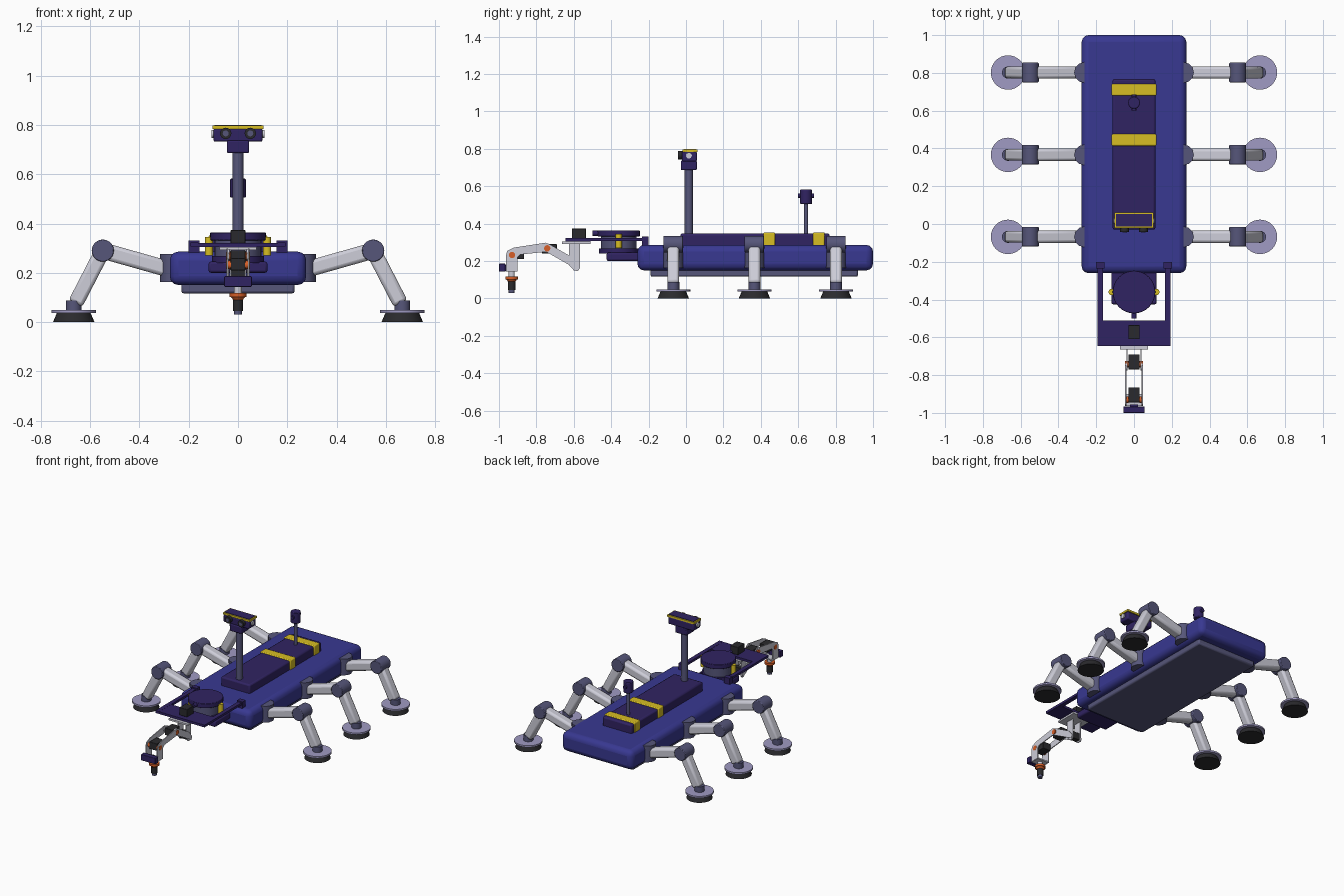
import bpy, bmesh, math
from mathutils import Vector, Matrix

old = bpy.data.objects.get("Cube")
if old:
    bpy.data.objects.remove(old, do_unlink=True)


def material(name, rgb):
    lin = [((c / 255 + 0.055) / 1.055) ** 2.4 for c in rgb] + [1]
    m = bpy.data.materials.new(name)
    m.use_nodes = True
    m.diffuse_color = lin
    m.node_tree.nodes["Principled BSDF"].inputs["Base Color"].default_value = lin
    return m


BLUE = material("hull blue", (56, 56, 145))
PURPLE = material("dark purple", (48, 35, 98))
SLATE = material("slate", (86, 86, 122))
LIGHT = material("light grey", (205, 205, 216))
LAVENDER = material("lavender", (160, 155, 195))
YELLOW = material("yellow", (215, 190, 35))
ORANGE = material("orange", (215, 95, 40))
BLACK = material("black", (42, 42, 45))


def finish(name, bm, mat, bevel=0, segments=2):
    bmesh.ops.recalc_face_normals(bm, faces=bm.faces)
    mesh = bpy.data.meshes.new(name)
    bm.to_mesh(mesh)
    bm.free()
    ob = bpy.data.objects.new(name, mesh)
    bpy.context.collection.objects.link(ob)
    mesh.materials.append(mat)
    if bevel:
        b = ob.modifiers.new("Bevel", "BEVEL")
        b.width, b.segments = bevel, segments
    bpy.ops.object.select_all(action="DESELECT")
    ob.select_set(True)
    bpy.context.view_layer.objects.active = ob
    bpy.ops.object.shade_smooth_by_angle(angle=math.radians(35))
    return ob


def box(name, x, y, z, mat, bevel=0, segments=2):
    """Box from three (low, high) ranges."""
    bm = bmesh.new()
    size = [r[1] - r[0] for r in (x, y, z)]
    mid = [(r[0] + r[1]) / 2 for r in (x, y, z)]
    bmesh.ops.create_cube(bm, size=1, matrix=Matrix.Translation(mid) @ Matrix.Diagonal((*size, 1)))
    return finish(name, bm, mat, bevel, segments)


def along(a, b):
    """Frame centred between two points with z pointing along them."""
    a, b = Vector(a), Vector(b)
    return Matrix.Translation((a + b) / 2) @ (b - a).to_track_quat("Z", "Y").to_matrix().to_4x4(), (b - a).length


def cyl(name, a, b, r, mat, r2=None, sides=24, bevel=0):
    bm = bmesh.new()
    frame, length = along(a, b)
    bmesh.ops.create_cone(bm, cap_ends=True, segments=sides, radius1=r,
                          radius2=r if r2 is None else r2, depth=length, matrix=frame)
    return finish(name, bm, mat, bevel)


def link(name, a, b, width, mat, bevel):
    bm = bmesh.new()
    frame, length = along(a, b)
    bmesh.ops.create_cube(bm, size=1, matrix=frame @ Matrix.Diagonal((width, width, length, 1)))
    return finish(name, bm, mat, bevel)


def side_plate(name, points, x, mat, thick=0.006):
    """Outline in the yz plane, extruded along x."""
    bm = bmesh.new()
    face = bm.faces.new([bm.verts.new((x - thick / 2, y, z)) for y, z in points])
    ext = bmesh.ops.extrude_face_region(bm, geom=[face])
    bmesh.ops.translate(bm, vec=(thick, 0, 0),
                        verts=[v for v in ext["geom"] if isinstance(v, bmesh.types.BMVert)])
    return finish(name, bm, mat)


# Hull, belly plate and top deck with straps
box("hull", (-0.277, 0.277), (-0.26, 1.0), (0.15, 0.286), BLUE, 0.036, 3)
box("belly_plate", (-0.23, 0.23), (-0.19, 0.92), (0.116, 0.17), SLATE, 0.01)
box("top_deck", (-0.113, 0.113), (-0.03, 0.768), (0.27, 0.347), PURPLE, 0.01)
for i, y in enumerate((0.445, 0.71)):
    box(f"deck_strap_{i + 1}", (-0.119, 0.119), (y - 0.031, y + 0.031), (0.28, 0.353), YELLOW, 0.006)

# Six legs
for side, s in (("left", 1), ("right", -1)):
    for row, y in (("front", -0.068), ("middle", 0.366), ("rear", 0.802)):
        tag = f"{row}_{side}"
        hip, knee, ankle = (s * 0.28, y, 0.214), (s * 0.549, y, 0.29), (s * 0.66, y, 0.075)
        cyl(f"hip_{tag}", (s * 0.262, y, 0.163), (s * 0.262, y, 0.277), 0.055, SLATE, sides=12)
        link(f"upper_leg_{tag}", hip, knee, 0.066, LIGHT, 0.015)
        cyl(f"knee_{tag}", (s * 0.549, y - 0.052, 0.29), (s * 0.549, y + 0.052, 0.29), 0.045, SLATE, bevel=0.004)
        link(f"lower_leg_{tag}", knee, ankle, 0.062, LIGHT, 0.014)
        fx = s * 0.667
        cyl(f"ankle_{tag}", (fx, y, 0.045), (fx, y, 0.088), 0.032, SLATE)
        cyl(f"foot_disc_{tag}", (fx, y, 0.037), (fx, y, 0.049), 0.091, LAVENDER, sides=32)
        cyl(f"foot_pad_{tag}", (fx, y, 0), (fx, y, 0.038), 0.084, BLACK, 0.068, sides=32)

# Camera mast and head
cyl("mast", (0, 0.015, 0.34), (0, 0.015, 0.7), 0.022, SLATE)
box("head_neck", (-0.045, 0.045), (-0.028, 0.058), (0.686, 0.737), PURPLE, 0.006)
box("head", (-0.1, 0.1), (-0.022, 0.058), (0.732, 0.786), PURPLE, 0.008)
box("head_trim", (-0.104, 0.104), (-0.02, 0.062), (0.784, 0.797), YELLOW)
box("head_lid", (-0.096, 0.096), (-0.012, 0.054), (0.795, 0.8), PURPLE)
for side, s in (("left", 1), ("right", -1)):
    cyl(f"camera_{side}", (s * 0.05, -0.042, 0.766), (s * 0.05, 0, 0.766), 0.023, BLACK)
    cyl(f"camera_iris_{side}", (s * 0.05, -0.044, 0.766), (s * 0.05, -0.04, 0.766), 0.012, SLATE)
    cyl(f"head_cap_{side}", (s * 0.095, 0.015, 0.764), (s * 0.108, 0.015, 0.764), 0.016, LIGHT)

# Rear sensor post
cyl("sensor_post", (0, 0.642, 0.34), (0, 0.642, 0.51), 0.011, SLATE)
cyl("sensor_head", (0, 0.642, 0.505), (0, 0.642, 0.582), 0.032, PURPLE, bevel=0.004)
cyl("sensor_bar", (0, 0.6, 0.55), (0, 0.685, 0.55), 0.012, PURPLE)

# Front turret
T = -0.36
cyl("turret_lid", (0, T, 0.332), (0, T, 0.364), 0.113, PURPLE, sides=32, bevel=0.003)
cyl("turret_drum", (0, T, 0.265), (0, T, 0.334), 0.095, SLATE, sides=32)
cyl("turret_base", (0, T, 0.24), (0, T, 0.268), 0.106, PURPLE, sides=32)
box("turret_mount", (-0.12, 0.12), (-0.425, -0.24), (0.2, 0.245), PURPLE, 0.01)
cyl("turret_nozzle", (0, -0.5, 0.348), (0, -0.46, 0.348), 0.014, PURPLE, sides=12)
for side, s in (("left", 1), ("right", -1)):
    cyl(f"turret_lamp_{side}", (s * 0.118, T, 0.27), (s * 0.118, T, 0.345), 0.017, YELLOW, sides=12)
    box(f"rail_{side}", sorted((s * 0.163, s * 0.192)), (-0.645, -0.2), (0.306, 0.322), PURPLE)
    box(f"rail_bracket_{side}", sorted((s * 0.156, s * 0.2)), (-0.235, -0.2), (0.255, 0.33), PURPLE)

# Front tray and arm shoulder
box("tray", (-0.19, 0.19), (-0.645, -0.51), (0.305, 0.321), PURPLE)
box("tray_lip", (-0.075, 0.075), (-0.664, -0.51), (0.292, 0.304), LIGHT)
box("shoulder_motor", (-0.03, 0.03), (-0.61, -0.535), (0.32, 0.374), BLACK, 0.003)
box("shoulder_block", (-0.03, 0.03), (-0.61, -0.575), (0.16, 0.21), BLACK, 0.003)

# Arm side plates, mirrored
shoulder = [(-0.625, 0.295), (-0.568, 0.295), (-0.568, 0.16), (-0.58, 0.146), (-0.6, 0.15), (-0.625, 0.178)]
upper = [(-0.574, 0.15), (-0.568, 0.175), (-0.6, 0.215), (-0.735, 0.293), (-0.755, 0.297), (-0.775, 0.28),
         (-0.765, 0.255), (-0.74, 0.245)]
fore = [(-0.74, 0.25), (-0.73, 0.275), (-0.75, 0.298), (-0.92, 0.272), (-0.955, 0.255), (-0.963, 0.23),
        (-0.963, 0.145), (-0.9, 0.145), (-0.9, 0.222), (-0.885, 0.235)]
for side, s in (("left", 1), ("right", -1)):
    side_plate(f"shoulder_plate_{side}", shoulder, s * 0.03, LIGHT)
    side_plate(f"upper_arm_plate_{side}", upper, s * 0.037, LIGHT)
    side_plate(f"forearm_plate_{side}", fore, s * 0.044, LIGHT)
    for joint, y, z in (("elbow", -0.742, 0.268), ("wrist", -0.93, 0.232)):
        cyl(f"{joint}_horn_{side}", (s * 0.028, y, z), (s * 0.048, y, z), 0.017, ORANGE, sides=16)
for joint, y, z in (("elbow", -0.73, 0.265), ("wrist", -0.905, 0.235)):
    box(f"{joint}_motor", (-0.03, 0.03), (y - 0.04, y + 0.04), (z - 0.025, z + 0.025), BLACK, 0.003)

# Wrist and tool
box("wrist_floor", (-0.044, 0.044), (-0.963, -0.9), (0.143, 0.152), LIGHT)
box("wrist_sensor", (-0.056, 0.056), (-1.0, -0.966), (0.143, 0.186), PURPLE, 0.003)
box("sensor_tab", (-0.02, 0.02), (-0.968, -0.955), (0.147, 0.18), PURPLE)
cyl("tool_neck", (0, -0.932, 0.11), (0, -0.932, 0.147), 0.016, LIGHT)
cyl("tool_flange", (0, -0.932, 0.102), (0, -0.932, 0.117), 0.034, ORANGE)
cyl("tool_cone", (0, -0.932, 0.09), (0, -0.932, 0.104), 0.02, ORANGE, 0.03)
cyl("tool_body", (0, -0.932, 0.045), (0, -0.932, 0.096), 0.02, BLACK)
cyl("tool_tip", (0, -0.932, 0.03), (0, -0.932, 0.046), 0.016, SLATE)
